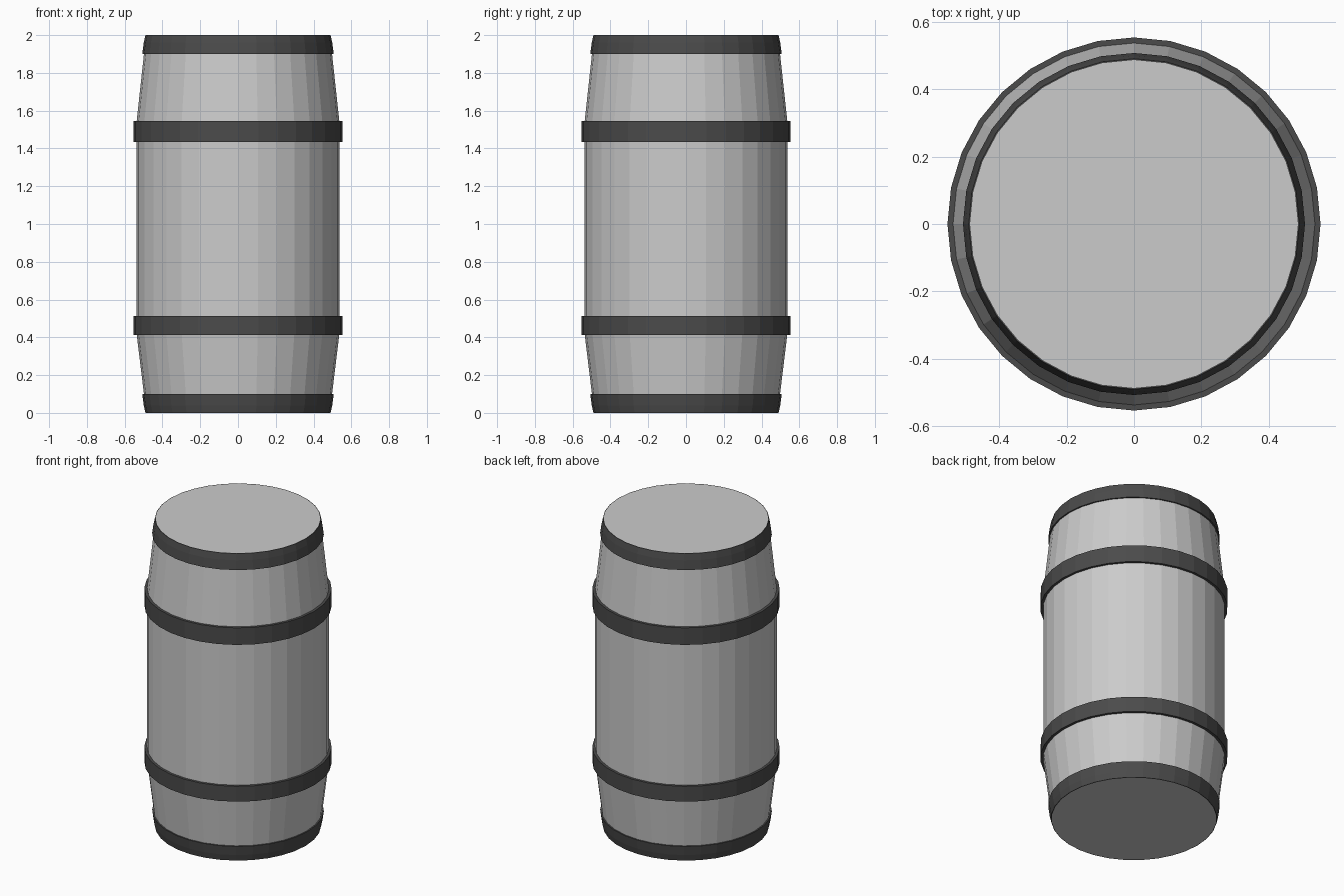
import bpy, bmesh, math

if "Cube" in bpy.data.objects:
    bpy.data.objects.remove(bpy.data.objects["Cube"])

SIDES = 32


def lathe(name, profile, ring=False, material=None):
    """Revolve (radius, z) points; a ring closes its profile, otherwise the ends are capped."""
    bm = bmesh.new()
    loops = []
    for r, z in profile:
        loops.append([bm.verts.new((r * math.cos(2 * math.pi * i / SIDES),
                                    r * math.sin(2 * math.pi * i / SIDES), z))
                      for i in range(SIDES)])
    pairs = list(zip(loops, loops[1:]))
    if ring:
        pairs.append((loops[-1], loops[0]))
    else:
        bm.faces.new(loops[0])
        bm.faces.new(loops[-1])
    for a, b in pairs:
        for i in range(SIDES):
            j = (i + 1) % SIDES
            bm.faces.new((a[i], a[j], b[j], b[i]))
    bmesh.ops.recalc_face_normals(bm, faces=bm.faces)
    mesh = bpy.data.meshes.new(name)
    bm.to_mesh(mesh)
    bm.free()
    obj = bpy.data.objects.new(name, mesh)
    bpy.context.collection.objects.link(obj)
    if material:
        mesh.materials.append(material)
    return obj


iron = bpy.data.materials.new("dark_iron")
iron.diffuse_color = (0.07, 0.07, 0.07, 1)
iron.use_nodes = True
iron.node_tree.nodes["Principled BSDF"].inputs["Base Color"].default_value = iron.diffuse_color

# Barrel body: straight middle with tapered ends and flat lids
lathe("barrel_body", [(0.486, 0), (0.498, 0.1), (0.537, 0.42),
                      (0.537, 1.54), (0.498, 1.9), (0.486, 2)])

# Middle hoops
for name, z0, z1 in (("lower_hoop", 0.413, 0.513), ("upper_hoop", 1.434, 1.545)):
    lathe(name, [(0.53, z0), (0.553, z0), (0.553, z1), (0.53, z1)], True, iron)

# End hoops with rounded outer rim, mirrored top to bottom
rim = [(0.486, 2), (0.490, 2), (0.499, 1.96), (0.507, 1.9), (0.494, 1.9)]
lathe("top_hoop", rim, True, iron)
lathe("bottom_hoop", [(r, 2 - z) for r, z in rim], True, iron)
